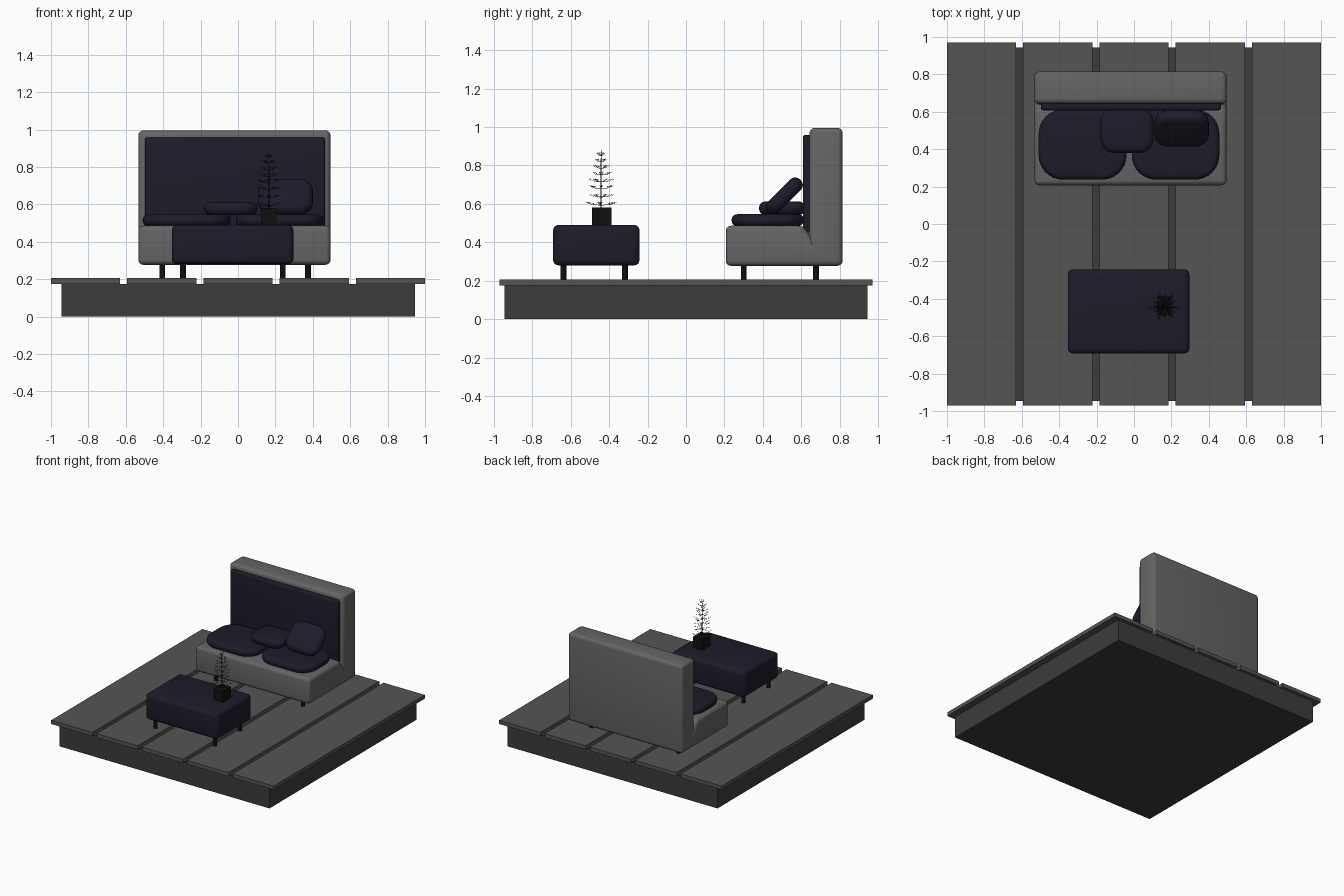
import bpy, bmesh, math, random
from mathutils import Vector, Matrix

if "Cube" in bpy.data.objects:
    bpy.data.objects.remove(bpy.data.objects["Cube"])

random.seed(4)


def material(name, r, g, b):
    m = bpy.data.materials.new(name)
    m.diffuse_color = (r, g, b, 1)
    m.use_nodes = True
    m.node_tree.nodes["Principled BSDF"].inputs["Base Color"].default_value = m.diffuse_color
    return m


FRAME = material("frame_grey", 0.13, 0.13, 0.13)
PLANK = material("plank_grey", 0.09, 0.09, 0.09)
BASE = material("base_grey", 0.045, 0.045, 0.045)
NAVY = material("navy_fabric", 0.012, 0.011, 0.022)
BLACK = material("black", 0.005, 0.005, 0.005)


def finish(bm, name, mat, smooth=True):
    bmesh.ops.recalc_face_normals(bm, faces=bm.faces)
    me = bpy.data.meshes.new(name)
    bm.to_mesh(me)
    bm.free()
    me.materials.append(mat)
    ob = bpy.data.objects.new(name, me)
    bpy.context.collection.objects.link(ob)
    if smooth:
        bpy.ops.object.select_all(action='DESELECT')
        ob.select_set(True)
        bpy.context.view_layer.objects.active = ob
        bpy.ops.object.shade_smooth_by_angle(angle=math.radians(40))
    return ob


def cube_mesh(x, y, z):
    bm = bmesh.new()
    size = [b - a for a, b in (x, y, z)]
    mid = [(a + b) / 2 for a, b in (x, y, z)]
    bmesh.ops.create_cube(bm, size=1, matrix=Matrix.Translation(mid) @ Matrix.Diagonal((*size, 1)))
    return bm


def bevel(bm, edges, offset, segments):
    bmesh.ops.bevel(bm, geom=list(edges), offset=offset, segments=segments,
                    profile=0.5, affect='EDGES', clamp_overlap=False)


def box(name, x, y, z, mat, r=0):
    bm = cube_mesh(x, y, z)
    if r:
        bevel(bm, bm.edges, r, 4)
    return finish(bm, name, mat, r > 0)


def cushion(name, centre, size, corner, mat, tilt=0):
    # rounded outline first, then a soft rim above and below
    w, d, h = (s / 2 for s in size)
    bm = cube_mesh((-w, w), (-d, d), (-h, h))
    bevel(bm, [e for e in bm.edges if abs(e.verts[0].co.z - e.verts[1].co.z) > h], corner, 8)
    bm.normal_update()
    rim = [e for e in bm.edges
           if len([f for f in e.link_faces if abs(f.normal.z) > 0.9]) == 1]
    bevel(bm, rim, h * 0.93, 5)
    ob = finish(bm, name, mat)
    ob.location = centre
    ob.rotation_euler.x = math.radians(tilt)


def legs(prefix, xs, ys, top):
    for i, x in enumerate(xs):
        for j, y in enumerate(ys):
            bm = bmesh.new()
            bmesh.ops.create_cone(bm, cap_ends=True, segments=16, radius1=0.015, radius2=0.015,
                                  depth=top - 0.205,
                                  matrix=Matrix.Translation((x, y, (top + 0.205) / 2)))
            finish(bm, f"{prefix}_leg_{i}{j}", BLACK)


# Deck: solid base with five planks
box("deck_base", (-0.945, 0.945), (-0.945, 0.945), (0, 0.175), BASE)
for i in range(5):
    x = -1 + i * 0.4075
    box(f"deck_plank_{i}", (x, x + 0.37), (-0.97, 0.97), (0.175, 0.206), PLANK)

# Sofa frame: L-shaped side profile pulled across, edges rounded
profile = [(0.207, 0.277), (0.815, 0.277), (0.815, 0.995), (0.643, 0.995),
           (0.643, 0.435), (0.61, 0.486), (0.207, 0.486)]
bm = bmesh.new()
side = bm.faces.new([bm.verts.new((-0.533, y, z)) for y, z in profile])
pulled = bmesh.ops.extrude_face_region(bm, geom=[side])
bmesh.ops.translate(bm, vec=(1.028, 0, 0),
                    verts=[v for v in pulled["geom"] if isinstance(v, bmesh.types.BMVert)])
if side.is_valid and len(bm.faces) == len(profile) + 1:
    bm.faces.new([v for v in bm.verts if v.co.x < 0][:len(profile)])
bmesh.ops.recalc_face_normals(bm, faces=bm.faces)
bevel(bm, bm.edges, 0.027, 4)
finish(bm, "sofa_frame", FRAME)
legs("sofa", (-0.406, 0.374), (0.3, 0.677), 0.29)

# Sofa upholstery
box("back_panel", (-0.498, 0.465), (0.608, 0.655), (0.435, 0.958), NAVY, 0.012)
cushion("seat_cushion_left", (-0.275, 0.425, 0.515), (0.47, 0.375, 0.062), 0.13, NAVY)
cushion("seat_cushion_right", (0.222, 0.425, 0.515), (0.468, 0.375, 0.062), 0.13, NAVY)
cushion("flat_pillow", (-0.038, 0.5, 0.577), (0.285, 0.24, 0.07), 0.075, NAVY)
cushion("leaning_pillow", (0.255, 0.511, 0.64), (0.29, 0.24, 0.077), 0.075, NAVY, 45)

# Low table
box("table_block", (-0.354, 0.296), (-0.692, -0.242), (0.28, 0.49), NAVY, 0.028)
legs("table", (-0.294, 0.24), (-0.638, -0.318), 0.29)

# Potted small tree
box("plant_pot", (0.122, 0.207), (-0.489, -0.388), (0.488, 0.58), BLACK)
cu = bpy.data.curves.new("tree", 'CURVE')
cu.dimensions = '3D'
cu.bevel_depth = 0.0016
cu.bevel_resolution = 0
cu.use_fill_caps = True


def twig(points, thick):
    s = cu.splines.new('POLY')
    s.points.add(len(points) - 1)
    for k, (p, co) in enumerate(zip(s.points, points)):
        p.co = (*co, 1)
        p.radius = thick * (1 - 0.6 * k / (len(points) - 1))


foot = Vector((0.165, -0.442, 0.575))
twig([foot, foot + Vector((0, 0, 0.15)), foot + Vector((0, 0, 0.305))], 2.2)
tiers = [(0.018, 0.1), (0.06, 0.07), (0.105, 0.078), (0.14, 0.072), (0.175, 0.062),
         (0.21, 0.05), (0.245, 0.038), (0.275, 0.024)]
for t, (h, reach) in enumerate(tiers):
    for k in range(6):
        a = k * math.tau / 6 + t * 0.5 + random.uniform(-0.15, 0.15)
        out = Vector((math.cos(a), math.sin(a), 0))
        across = Vector((-out.y, out.x, 0))
        r = reach * random.uniform(0.85, 1.0)
        root = foot + Vector((0, 0, h))
        pts = [root, root + out * r * 0.5 + Vector((0, 0, 0.002)),
               root + out * r + Vector((0, 0, 0.014))]
        twig(pts, 0.9)
        # side sprigs along the branch
        for f in (0.5, 0.75):
            p = pts[0].lerp(pts[2], f)
            for s in (-1, 1):
                twig([p, p + (out * 0.6 + across * s * 0.6) * r * 0.22 + Vector((0, 0, 0.006))], 0.6)
tree = bpy.data.objects.new("tree", cu)
bpy.context.collection.objects.link(tree)
cu.materials.append(BLACK)
bpy.ops.object.select_all(action='DESELECT')
tree.select_set(True)
bpy.context.view_layer.objects.active = tree
bpy.ops.object.convert(target='MESH')
